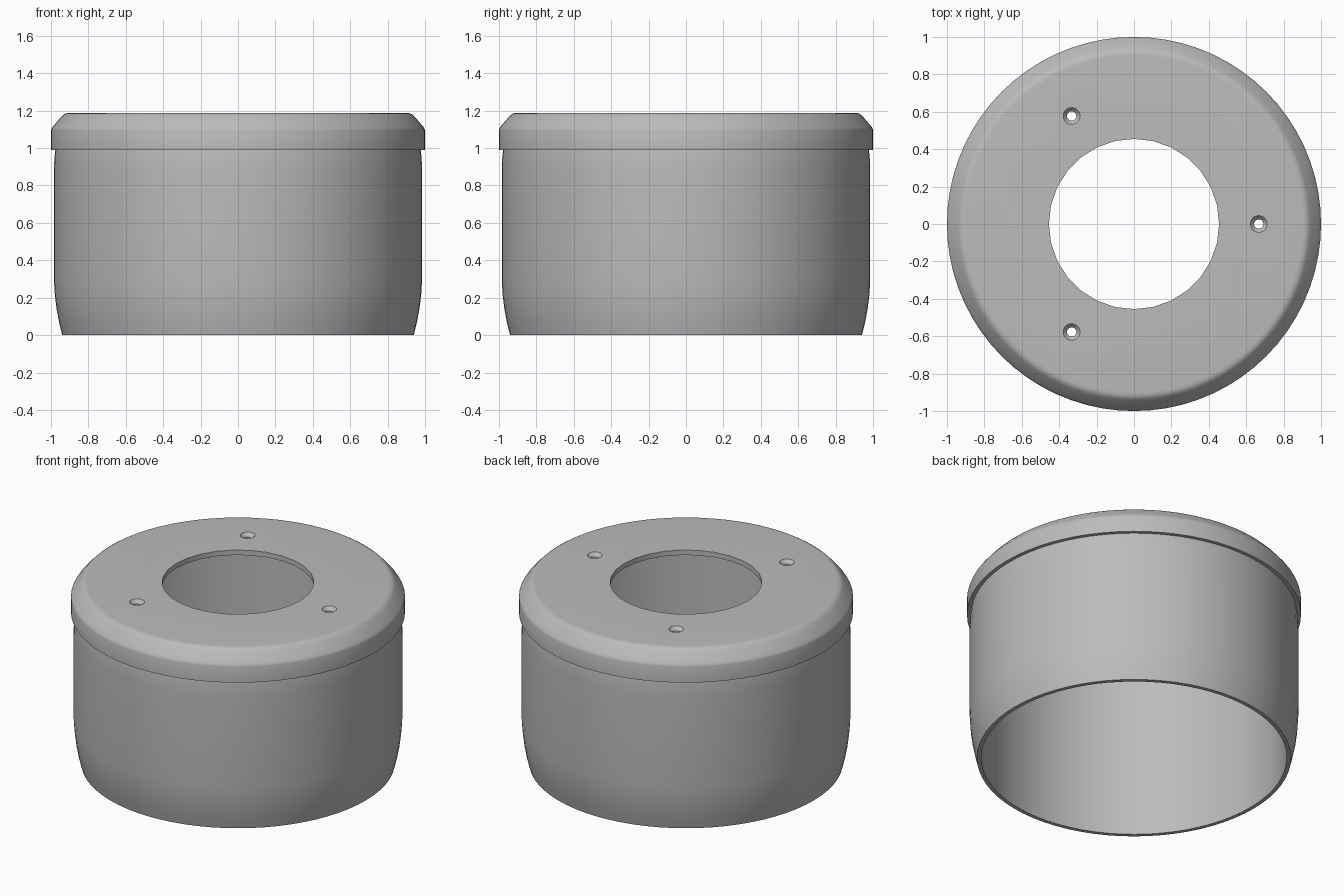
import bpy, bmesh, math

cube = bpy.data.objects.get("Cube")
if cube:
    bpy.data.objects.remove(cube, do_unlink=True)

grey = bpy.data.materials.new("plain grey")
grey.use_nodes = True
grey.diffuse_color = (0.5, 0.5, 0.5, 1)
grey.node_tree.nodes["Principled BSDF"].inputs["Base Color"].default_value = grey.diffuse_color


def lathe(name, profile, steps=72, closed=False, place=(0, 0, 0)):
    """Revolve (radius, height) points; open ends are capped flat."""
    bm = bmesh.new()
    verts = [bm.verts.new((r, 0, z)) for r, z in profile]
    edges = [bm.edges.new(pair) for pair in zip(verts, verts[1:])]
    if closed:
        edges.append(bm.edges.new((verts[-1], verts[0])))
    bmesh.ops.spin(bm, geom=verts + edges, cent=(0, 0, 0), axis=(0, 0, 1),
                   angle=math.tau, steps=steps, use_merge=False)
    bmesh.ops.remove_doubles(bm, verts=bm.verts, dist=0.0001)
    if not closed:
        bmesh.ops.holes_fill(bm, edges=bm.edges, sides=0)
    bmesh.ops.recalc_face_normals(bm, faces=bm.faces)
    mesh = bpy.data.meshes.new(name)
    bm.to_mesh(mesh)
    bm.free()
    mesh.materials.append(grey)
    obj = bpy.data.objects.new(name, mesh)
    obj.location = place
    bpy.context.collection.objects.link(obj)
    return obj


def activate(obj):
    bpy.ops.object.select_all(action='DESELECT')
    obj.select_set(True)
    bpy.context.view_layer.objects.active = obj


# Open cylindrical cup with a tapered lower edge
cup = lathe("cup_wall", [
    (0.915, 0), (0.94, 0), (0.957, 0.07), (0.97, 0.14), (0.979, 0.21), (0.984, 0.29),
    (0.984, 0.88), (0.982, 0.94), (0.976, 1.0), (0.965, 1.06), (0.95, 1.1),
    (0.915, 1.1)], closed=True)

# Hollow lid with a rounded shoulder
lid = lathe("lid", [
    (0.9, 1.155), (0.95, 1.1), (0.975, 0.99), (1, 0.99), (1, 1.095), (0.997, 1.104),
    (0.99, 1.115), (0.945, 1.167), (0.935, 1.177), (0.924, 1.184), (0.912, 1.187),
    (0.9, 1.188)])

# Central opening and three countersunk screw holes
cutters = [lathe("opening_cutter", [(0.455, 1.05), (0.455, 1.3)], 28)]
for i in range(3):
    a = math.tau * i / 3
    cutters.append(lathe("screw_hole_cutter",
                         [(0.025, 1.05), (0.025, 1.165), (0.045, 1.188), (0.045, 1.3)],
                         20, place=(0.667 * math.cos(a), 0.667 * math.sin(a), 0)))
bpy.context.view_layer.update()
activate(lid)
for cutter in cutters:
    mod = lid.modifiers.new("hole", 'BOOLEAN')
    mod.operation = 'DIFFERENCE'
    mod.solver = 'EXACT'
    mod.object = cutter
    bpy.ops.object.modifier_apply(modifier=mod.name)
for cutter in cutters:
    bpy.data.objects.remove(cutter, do_unlink=True)

for part in (cup, lid):
    activate(part)
    bpy.ops.object.shade_smooth_by_angle(angle=math.radians(35))
